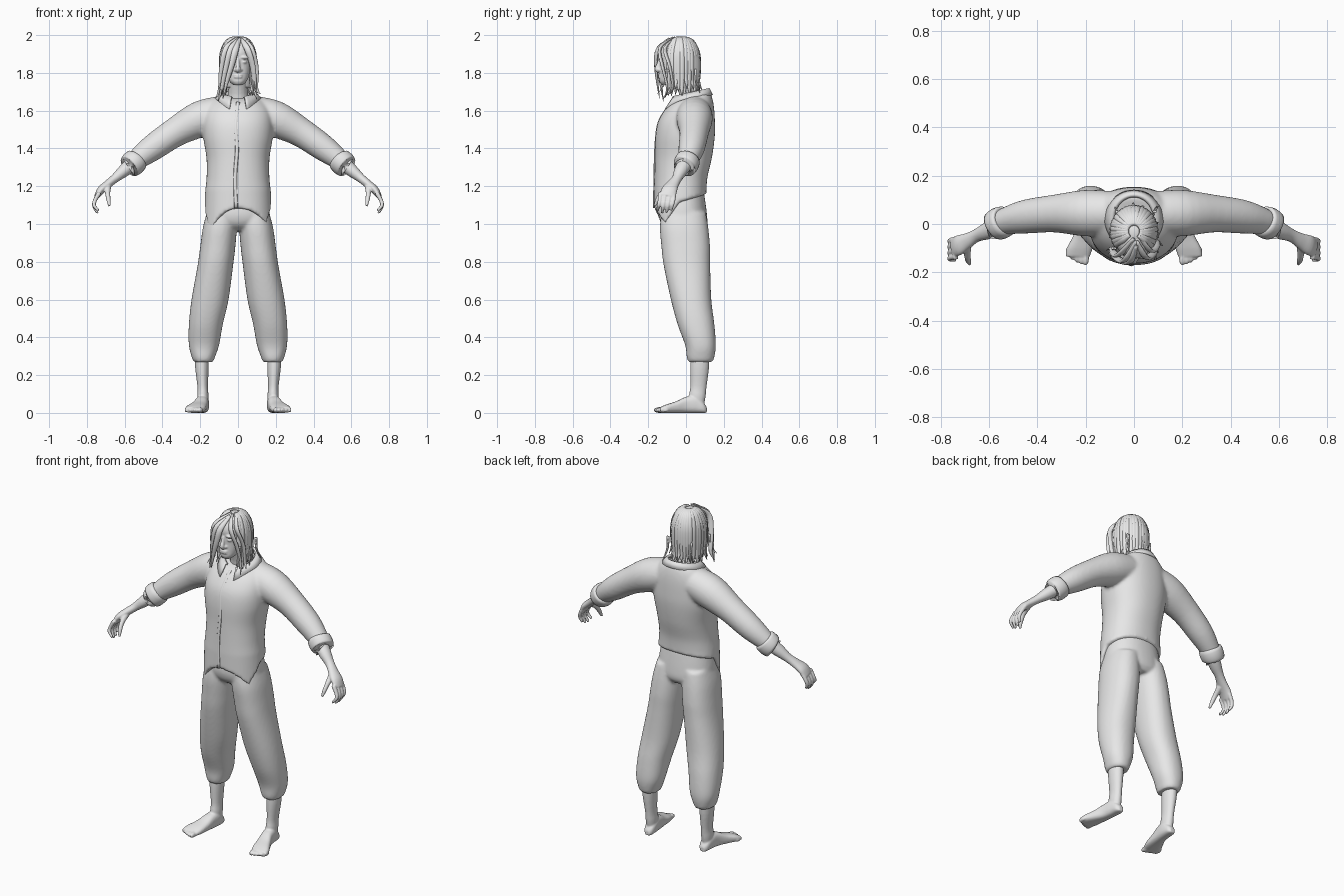
import bpy, bmesh, math, random
from mathutils import Vector

random.seed(4)
if "Cube" in bpy.data.objects:
    bpy.data.objects.remove(bpy.data.objects["Cube"])

clay = bpy.data.materials.new("light_grey")
clay.use_nodes = True
clay.diffuse_color = (0.8, 0.8, 0.8, 1)
clay.node_tree.nodes["Principled BSDF"].inputs["Base Color"].default_value = (0.8, 0.8, 0.8, 1)


def spline(rows, steps=5):
    """Smoothly resample rows of numbers (Catmull-Rom)."""
    out = []
    last = len(rows) - 1
    for i in range(last):
        a, b, c, d = rows[max(i - 1, 0)], rows[i], rows[i + 1], rows[min(i + 2, last)]
        for k in range(steps):
            t = k / steps
            out.append([q + t / 2 * (r - p + t * (2 * p - 5 * q + 4 * r - s + t * (3 * (q - r) + s - p)))
                        for p, q, r, s in zip(a, b, c, d)])
    return out + [list(rows[-1])]


def ring(center, u, v, sides, power=1.0):
    """Superellipse ring spanned by the vectors u and v."""
    points = []
    for i in range(sides):
        t = math.tau * i / sides
        c, s = math.cos(t), math.sin(t)
        points.append(center + u * math.copysign(abs(c) ** power, c) + v * math.copysign(abs(s) ** power, s))
    return points


def loft(bm, rings):
    """Skin rings and close both ends."""
    loops = [[bm.verts.new(p) for p in r] for r in rings]
    n = len(loops[0])
    for a, b in zip(loops, loops[1:]):
        for i in range(n):
            bm.faces.new((a[i], a[(i + 1) % n], b[(i + 1) % n], b[i]))
    for loop in (loops[0], loops[-1]):
        tip = bm.verts.new(sum((v.co for v in loop), Vector()) / n)
        for i in range(n):
            bm.faces.new((loop[i], loop[(i + 1) % n], tip))


def tube(bm, rows, side=(0, 1, 0), sides=12, steps=4, flip=1):
    """Tube along rows of x, y, z, width radius, depth radius."""
    rows = spline(rows, steps)
    path = [Vector((r[0] * flip, r[1], r[2])) for r in rows]
    rings = []
    for i, r in enumerate(rows):
        tangent = (path[min(i + 1, len(path) - 1)] - path[max(i - 1, 0)]).normalized()
        across = Vector(side)
        across = (across - tangent * across.dot(tangent)).normalized()
        rings.append(ring(path[i], across * r[3], tangent.cross(across) * r[-1], sides))
    loft(bm, rings)


def stack(rows, sides=40, power=0.9):
    """Level rings from rows of z, x min, x max, y front, y back, tilt."""
    rings = []
    for z, x0, x1, y0, y1, tilt in spline(rows):
        rings.append(ring(Vector(((x0 + x1) / 2, (y0 + y1) / 2, z)), Vector(((x1 - x0) / 2, 0, 0)),
                          Vector((0, (y1 - y0) / 2, tilt)), sides, power))
    return rings


def ball(bm, center, size):
    made = bmesh.ops.create_uvsphere(bm, u_segments=20, v_segments=14, radius=1)["verts"]
    for v in made:
        v.co = Vector(c + s * k for c, s, k in zip(center, size, v.co))


def finish(name, bm, voxel=0, mirror=False, smooth=4):
    bmesh.ops.recalc_face_normals(bm, faces=bm.faces)
    mesh = bpy.data.meshes.new(name)
    bm.to_mesh(mesh)
    bm.free()
    mesh.materials.append(clay)
    for p in mesh.polygons:
        p.use_smooth = True
    ob = bpy.data.objects.new(name, mesh)
    bpy.context.collection.objects.link(ob)
    if voxel:
        remesh = ob.modifiers.new("blend", "REMESH")
        remesh.mode, remesh.voxel_size, remesh.use_smooth_shade = "VOXEL", voxel, True
        relax = ob.modifiers.new("relax", "SMOOTH")
        relax.factor, relax.iterations = 0.5, smooth
    if mirror:
        ob.modifiers.new("mirror", "MIRROR")
    return ob


# Shirt: body with a pointed hem, and sleeves blended in
bm = bmesh.new()
rows = [(z, -w, w, f, b, t) for z, w, f, b, t in [
    (1.685, .08, -.045, .115, .025), (1.66, .13, -.08, .135, .02), (1.61, .17, -.115, .148, .01),
    (1.54, .185, -.148, .153, 0), (1.46, .184, -.162, .152, 0), (1.35, .167, -.164, .137, 0),
    (1.25, .166, -.167, .114, 0), (1.18, .173, -.17, .108, 0)]]
body = stack(rows, 64)
waist = body[-1]
for f in (.25, .5, .75, 1):
    hem = []
    for i, p in enumerate(waist):
        s = math.sin(math.tau * i / len(waist))
        point = .95 if p.x < 0 else 1.0
        if s > 0:
            z = 1.12 + .04 * s
        elif s > -.55:
            z = 1.12 + (point - 1.12) * s / -.55
        else:
            z = point + (1.08 - point) * (-s - .55) / .45
        hem.append(Vector((p.x * (1 + .03 * f), p.y, p.z + (z - p.z) * f)))
    body.append(hem)
loft(bm, body)
for flip in (1, -1):
    tube(bm, [(.08, .045, 1.59, .09), (.2, .045, 1.555, .096), (.33, .043, 1.487, .078),
              (.45, .03, 1.405, .07), (.53, .012, 1.345, .056), (.56, 0, 1.32, .048)], sides=28, flip=flip)
finish("shirt", bm, .009, smooth=6)

# Overlapping front edge of the shirt
bm = bmesh.new()
tube(bm, [(.0, -.075, 1.645, .01, .004), (-.005, -.118, 1.59, .01, .005), (-.012, -.15, 1.52, .01, .005),
          (-.005, -.163, 1.4, .01, .005), (-.015, -.167, 1.25, .01, .005), (-.01, -.17, 1.085, .01, .005)],
     side=(1, 0, 0), sides=8)
finish("shirt_placket", bm)

# Folded collar with pointed ends
bm = bmesh.new()
strip = []
for i in range(37):
    a = math.radians(-68 + 316 * i / 36)
    c, s = math.cos(a), math.sin(a)
    front = max(0, -s) ** 3
    inner = Vector((.078 * c, .025 + .085 * s, 1.692 + .022 * s))
    fold = Vector((.092 * c, .025 + .1 * s, 1.698 + .022 * s))
    edge = Vector((.122 * c, .02 + (.122 + .025 * front) * s, 1.668 + .016 * s - .055 * front))
    strip.append([bm.verts.new(p) for p in (inner, fold, edge)])
for a, b in zip(strip, strip[1:]):
    for k in (0, 1):
        bm.faces.new((a[k], b[k], b[k + 1], a[k + 1]))
collar = finish("collar", bm)
collar.modifiers.new("cloth", "SOLIDIFY").thickness = .01

# Rolled sleeve cuffs
bm = bmesh.new()
tube(bm, [(.53, .014, 1.348, .05), (.535, .011, 1.342, .064), (.555, .003, 1.322, .067),
          (.572, -.004, 1.307, .064), (.578, -.008, 1.302, .055), (.57, -.005, 1.308, .03)],
     sides=24, steps=2)
finish("cuffs", bm, mirror=True)

# Trousers: hips and two loose legs, gathered at the calf
bm = bmesh.new()
loft(bm, stack([(1.17, -.15, .15, -.13, .095, 0), (1.06, -.168, .168, -.145, .11, 0),
                (1.0, -.16, .16, -.13, .112, 0), (.965, -.12, .12, -.09, .09, 0)]))
for flip in (1, -1):
    leg = stack([(1.06, .005, .165, -.13, .105, 0), (.98, .006, .186, -.138, .118, 0),
                 (.88, .014, .2, -.13, .127, 0), (.78, .026, .214, -.118, .128, 0), (.6, .05, .246, -.08, .134, 0),
                 (.47, .08, .26, -.045, .15, 0), (.36, .1, .26, -.005, .158, 0), (.295, .122, .245, .004, .15, 0),
                 (.27, .132, .234, .012, .14, 0)])
    loft(bm, [[Vector((p.x * flip, p.y, p.z)) for p in r] for r in leg])
finish("trousers", bm, .009)

# Bare feet with ankles and toes
bm = bmesh.new()
tube(bm, [(.193, .075, .32, .05, .038), (.191, .072, .24, .05, .036), (.187, .066, .14, .043, .028),
          (.186, .06, .09, .044, .03), (.186, .055, .04, .04, .028)], sides=20)
foot = spline([(.11, .184, .014, .03), (.092, .185, .028, .055), (.05, .187, .034, .09), (0, .194, .036, .085),
               (-.05, .208, .044, .062), (-.1, .224, .053, .046), (-.135, .233, .05, .032)])
loft(bm, [ring(Vector((x, y, h / 2)), Vector((w, 0, 0)), Vector((0, 0, h / 2)), 24, .75) for y, x, w, h in foot])
for i in range(5):
    ball(bm, (.2 + .018 * i, -.142 + .003 * i * i * .6, .015), (.014 - .001 * i, .03 - .002 * i, .0155 - .001 * i))
finish("feet", bm, .005, mirror=True, smooth=3)

# Forearms and hands with relaxed fingers
bm = bmesh.new()
tube(bm, [(.53, .014, 1.345, .042, .04), (.6, -.025, 1.285, .037, .034), (.65, -.047, 1.243, .027, .024),
          (.69, -.07, 1.21, .033, .022), (.725, -.088, 1.18, .042, .021), (.748, -.098, 1.145, .04, .014)], sides=20)
for i in range(4):
    y = -.063 - .024 * i
    drop = .012 * abs(i - 1.6)
    tube(bm, [(.735, y, 1.165, .013), (.757, y - .004, 1.125, .011),
              (.762, y - .01, 1.09 + drop / 2, .01), (.75 - .004 * i, y - .016, 1.053 + drop, .007)], sides=10)
tube(bm, [(.69, -.085, 1.2, .02), (.69, -.125, 1.165, .014), (.686, -.15, 1.13, .012), (.68, -.165, 1.095, .007)],
     side=(1, 0, 0), sides=10)
finish("forearms_and_hands", bm, .0045, mirror=True, smooth=3)

# Head with neck and facial features
bm = bmesh.new()
loft(bm, stack([(z, -w, w, f, b, 0) for z, w, f, b in [
    (1.735, .024, -.128, -.06, ), (1.755, .045, -.14, -.03), (1.79, .062, -.139, .01), (1.83, .071, -.138, .03),
    (1.87, .076, -.14, .045), (1.91, .078, -.142, .05), (1.95, .066, -.125, .04), (1.98, .03, -.08, 0)]], 32))
tube(bm, [(0, .03, 1.63, .062), (0, .015, 1.7, .053), (0, -.015, 1.79, .05)], side=(1, 0, 0), sides=20)
tube(bm, [(0, -.138, 1.875, .008), (0, -.146, 1.845, .01), (0, -.153, 1.82, .014), (0, -.14, 1.81, .012)],
     side=(1, 0, 0))
for x in (-1, 1):
    ball(bm, (x * .033, -.132, 1.882), (.026, .014, .009))
    ball(bm, (x * .032, -.126, 1.858), (.015, .014, .009))
    ball(bm, (x * .014, -.139, 1.815), (.009, .01, .008))
for z in (1.788, 1.777):
    ball(bm, (0, -.138, z), (.024, .01, .0052))
finish("head", bm, .0045, smooth=2)

# Hair: scalp mass, hanging locks in two layers, and a swept fringe
bm = bmesh.new()
ball(bm, (0, -.035, 1.878), (.086, .098, .108))
loft(bm, stack([(1.93, -.08, .08, -.06, .055, 0), (1.82, -.085, .085, -.055, .065, 0),
                (1.72, -.07, .07, -.03, .065, 0)], 24))
finish("scalp_hair", bm)

bm = bmesh.new()
for layer, count in ((1.0, 25), (.93, 22)):
    for i in range(count):
        a = math.radians(-36 + 252 * (i + random.uniform(-.2, .2)) / (count - 1))
        c, s = math.cos(a), math.sin(a)
        low = random.uniform(1.685, 1.735)
        flare = random.uniform(.95, 1.2)
        lock = []
        for reach, z, w in ((.25, 1.988, .009), (.65, 1.968, .014), (.95, 1.905, .017),
                            (1.0, 1.82, .016), (.98, low + .04, .012), (flare, low - .01, .002)):
            reach *= layer
            lock.append((.092 * c * reach, -.03 + .1 * s * reach, z - .012 * (1 - layer) / .07, w, w * .6))
        tube(bm, lock, side=(-s, c, 0), sides=8, steps=3)
widths = (.008, .017, .016, .011, .002)
fringe = [
    [(.01, -.07, 1.988), (-.035, -.147, 1.93), (-.062, -.148, 1.83), (-.085, -.13, 1.72), (-.105, -.12, 1.65)],
    [(.01, -.09, 1.984), (-.012, -.15, 1.925), (-.032, -.16, 1.845), (-.06, -.152, 1.75), (-.08, -.14, 1.665)],
    [(0, -.06, 1.988), (-.06, -.125, 1.93), (-.084, -.12, 1.83), (-.095, -.1, 1.72), (-.115, -.11, 1.67)],
    [(.01, -.07, 1.988), (.048, -.138, 1.93), (.078, -.123, 1.83), (.088, -.1, 1.72), (.1, -.12, 1.66)],
    [(.02, -.05, 1.988), (.067, -.11, 1.93), (.094, -.085, 1.83), (.096, -.07, 1.72), (.118, -.09, 1.69)]]
for path in fringe:
    tube(bm, [p + (w, w * .5) for p, w in zip(path, widths)], side=(1, .3 if path[1][0] < 0 else -.3, 0), sides=8)
# Fine wisps around the neck
for i in range(8):
    x = (-1) ** i * random.uniform(.06, .095)
    y = random.choice((-.1, .05))
    tube(bm, [(x, y, 1.82, .006), (x, y * 1.1, 1.75, .005), (x * 1.15, y * 1.5, 1.69, .001)], side=(1, 0, 0), sides=6)
finish("hair_locks", bm)
